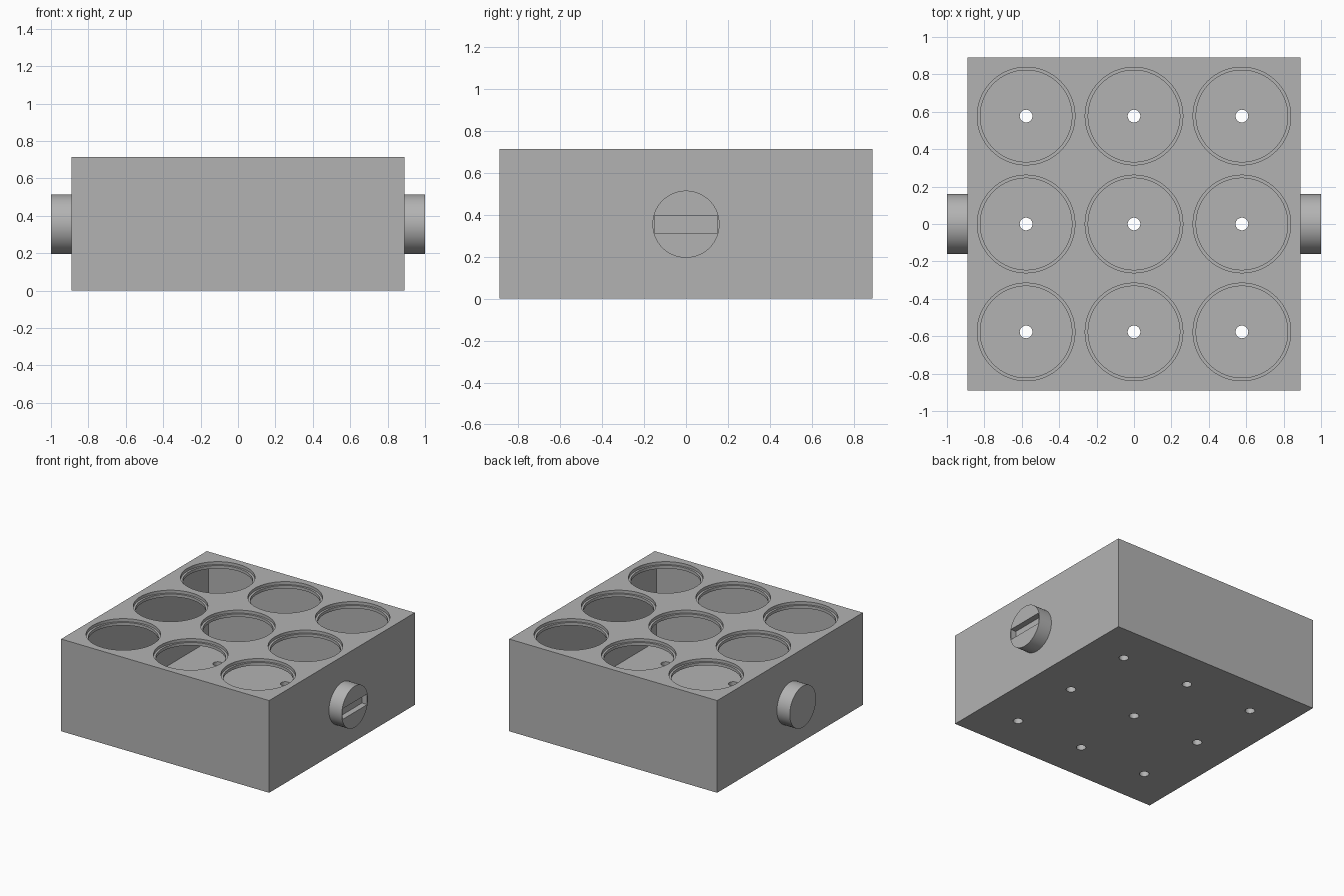
import bpy, bmesh, math
from mathutils import Matrix

default = bpy.data.objects.get("Cube")
if default:
    bpy.data.objects.remove(default, do_unlink=True)

HALF, HEIGHT, WALL = 0.89, 0.713, 0.045
PITCH = 0.577
KNOB_Z, KNOB_R = 0.355, 0.16

grey = bpy.data.materials.new("plain_grey")
grey.use_nodes = True
colour = (0.45, 0.45, 0.45, 1)
grey.diffuse_color = colour
grey.node_tree.nodes["Principled BSDF"].inputs["Base Color"].default_value = colour


def finish(name, bm):
    mesh = bpy.data.meshes.new(name)
    bm.to_mesh(mesh)
    bm.free()
    mesh.materials.append(grey)
    obj = bpy.data.objects.new(name, mesh)
    bpy.context.collection.objects.link(obj)
    return obj


def box(name, size, centre):
    bm = bmesh.new()
    bmesh.ops.create_cube(bm, size=1, matrix=Matrix.Translation(centre) @ Matrix.Diagonal((*size, 1)))
    return finish(name, bm)


def cylinder_grid(name, radius, bottom, top, sides):
    """Three by three upright cylinders in one mesh."""
    bm = bmesh.new()
    for i in (-1, 0, 1):
        for j in (-1, 0, 1):
            place = Matrix.Translation((i * PITCH, j * PITCH, (bottom + top) / 2))
            bmesh.ops.create_cone(bm, cap_ends=True, segments=sides, radius1=radius,
                                  radius2=radius, depth=top - bottom, matrix=place)
    return finish(name, bm)


def cut(target, cutters):
    """Subtract each cutter, bake the result and remove the cutters."""
    for cutter in cutters:
        cutter.hide_render = True
        mod = target.modifiers.new(cutter.name, "BOOLEAN")
        mod.operation, mod.solver, mod.object = "DIFFERENCE", "EXACT", cutter
    graph = bpy.context.evaluated_depsgraph_get()
    baked = bpy.data.meshes.new_from_object(target.evaluated_get(graph))
    target.modifiers.clear()
    target.data = baked
    for cutter in cutters:
        bpy.data.objects.remove(cutter, do_unlink=True)


def smooth(obj):
    bpy.ops.object.select_all(action="DESELECT")
    obj.select_set(True)
    bpy.context.view_layer.objects.active = obj
    bpy.ops.object.shade_smooth_by_angle(angle=math.radians(30))


# Hollow case with stepped openings on top and drain holes below
case = box("hollow_case", (2 * HALF, 2 * HALF, HEIGHT), (0, 0, HEIGHT / 2))
inner = 2 * (HALF - WALL)
cut(case, [
    box("cavity", (inner, inner, HEIGHT - 2 * WALL), (0, 0, HEIGHT / 2)),
    cylinder_grid("openings", 0.245, HEIGHT - 0.1, HEIGHT + 0.1, 96),
    cylinder_grid("rim_steps", 0.261, HEIGHT - WALL / 2, HEIGHT + 0.1, 96),
    cylinder_grid("drain_holes", 0.034, -0.1, 0.1, 32),
])
smooth(case)

# Side knobs, ending inside the case wall
for side, name in ((-1, "right_knob"), (1, "left_knob")):
    start, end = HALF - WALL / 2, 1.0
    bm = bmesh.new()
    place = Matrix.Translation((side * (start + end) / 2, 0, KNOB_Z)) @ Matrix.Rotation(math.pi / 2, 4, "Y")
    bmesh.ops.create_cone(bm, cap_ends=True, segments=96, radius1=KNOB_R,
                          radius2=KNOB_R, depth=end - start, matrix=place)
    knob = finish(name, bm)
    # Screwdriver slot on one knob only
    if side > 0:
        cut(knob, [box("slot", (0.09, 0.302, 0.082), (1.0, 0, KNOB_Z))])
    smooth(knob)
